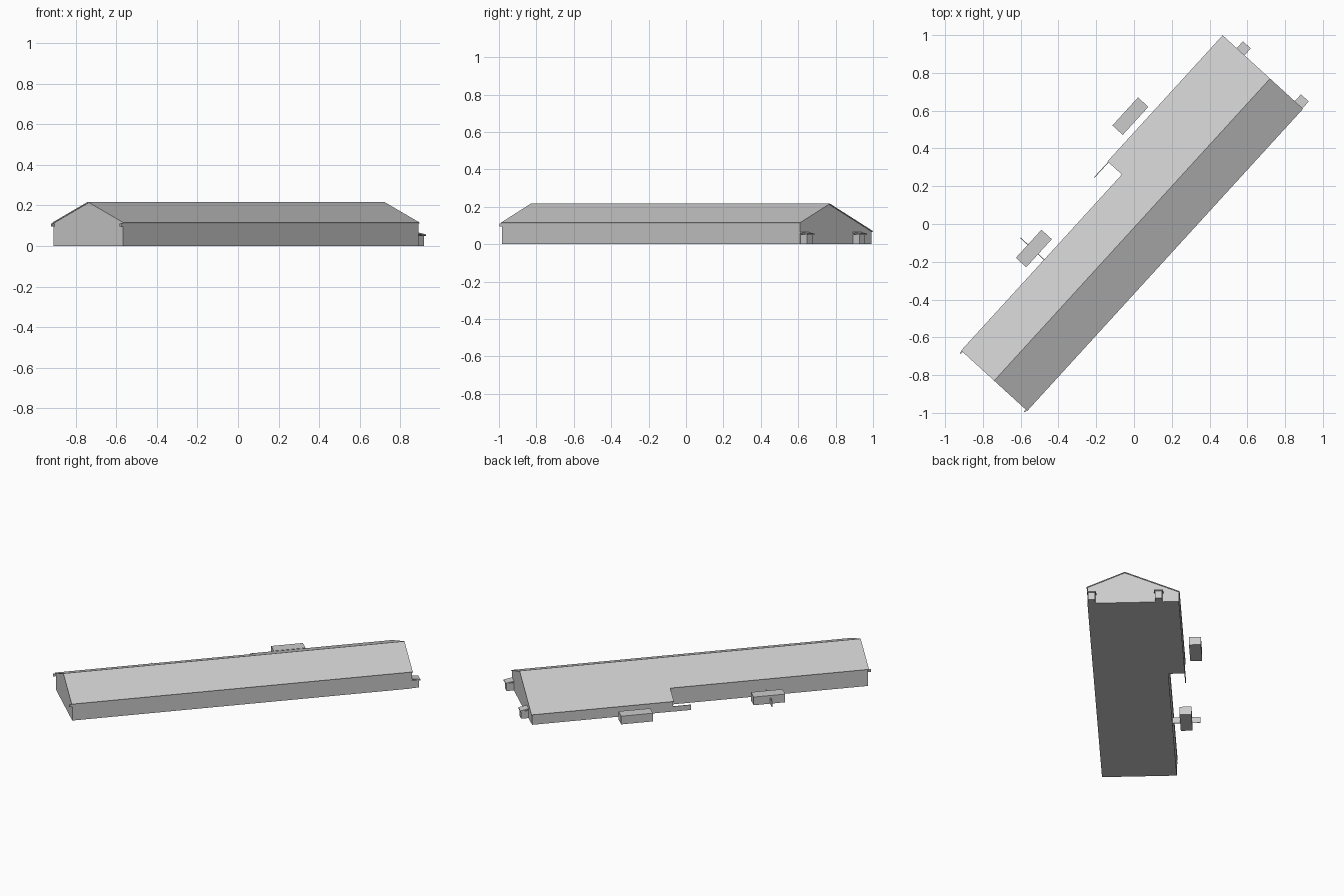
import bpy, bmesh
from math import radians
from mathutils import Matrix

if "Cube" in bpy.data.objects:
    bpy.data.objects.remove(bpy.data.objects["Cube"])

# Site frame: u runs along the ridge, v across it (positive towards the lean-to side)
SITE = Matrix.Translation((-0.01, -0.03, 0)) @ Matrix.Rotation(radians(47.6), 4, 'Z')
L, W, WIDE, STEP = 1.083, 0.237, 0.340, 0.179
RIDGE, SLOPE = 0.217, 0.43


def finish(name, bm):
    bmesh.ops.recalc_face_normals(bm, faces=bm.faces)
    mesh = bpy.data.meshes.new(name)
    bm.to_mesh(mesh)
    bm.free()
    obj = bpy.data.objects.new(name, mesh)
    obj.matrix_world = SITE
    bpy.context.collection.objects.link(obj)
    return obj


def roof_sheet(bm, inset, drop):
    """Both roof slopes over the stepped footprint, meeting at the ridge."""
    l, w, wide, s = L - inset, W - inset, WIDE - inset, STEP + inset
    outline = [(-l, 0), (l, 0), (l, wide), (s, wide), (s, w), (-l, w), (-l, -w), (l, -w)]
    vs = [bm.verts.new((u, v, RIDGE - drop - SLOPE * abs(v))) for u, v in outline]
    return [bm.faces.new(vs[:6]), bm.faces.new([vs[0], vs[6], vs[7], vs[1]])]


def block(name, u, v, z, fall=0.0):
    """Box from ranges; fall lowers the outer +u edge to pitch a canopy."""
    bm = bmesh.new()
    bmesh.ops.create_cube(bm, size=1)
    for p in bm.verts:
        out = p.co.x > 0
        p.co = (u[p.co.x > 0], v[p.co.y > 0], z[p.co.z > 0] - fall * out)
    return finish(name, bm)


# Walls: the roof shape dropped to the ground
bm = bmesh.new()
ext = bmesh.ops.extrude_face_region(bm, geom=roof_sheet(bm, 0.005, 0.005), use_keep_orig=True)
for g in ext["geom"]:
    if isinstance(g, bmesh.types.BMVert):
        g.co.z = 0
finish("hall_walls", bm)

# Thin roof covering with a slight overhang
bm = bmesh.new()
roof_sheet(bm, 0, 0)
roof = finish("roof", bm)
solid = roof.modifiers.new("thickness", 'SOLIDIFY')
solid.thickness = 0.005
solid.offset = -1 if roof.data.polygons[0].normal.z > 0 else 1

# Free-standing low blocks along the lean-to side
block("yard_block_north", (0.337, 0.538), (0.375, 0.449), (0, 0.056))
block("yard_block_south", (-0.525, -0.324), (0.280, 0.354), (0, 0.056))

# Thin screen walls
block("cross_screen", (-0.433, -0.429), (0.230, 0.407), (0, 0.04))
block("corner_screen", (0.068, 0.185), (0.332, 0.336), (0, 0.035))

# Two entrance porches on the far gable, with pitched canopies
for side, v in (("left", 0.211), ("right", -0.205)):
    block("porch_" + side, (1.07, 1.125), (v - 0.022, v + 0.022), (0, 0.051))
    block("porch_canopy_" + side, (1.075, 1.132), (v - 0.028, v + 0.028), (0.060, 0.067), 0.010)

# Small eave brackets on the near gable
for side, v in (("left", 0.230), ("right", -0.230)):
    block("eave_bracket_" + side, (-1.097, -1.076), (v - 0.004, v + 0.004), (0.095, 0.110))
